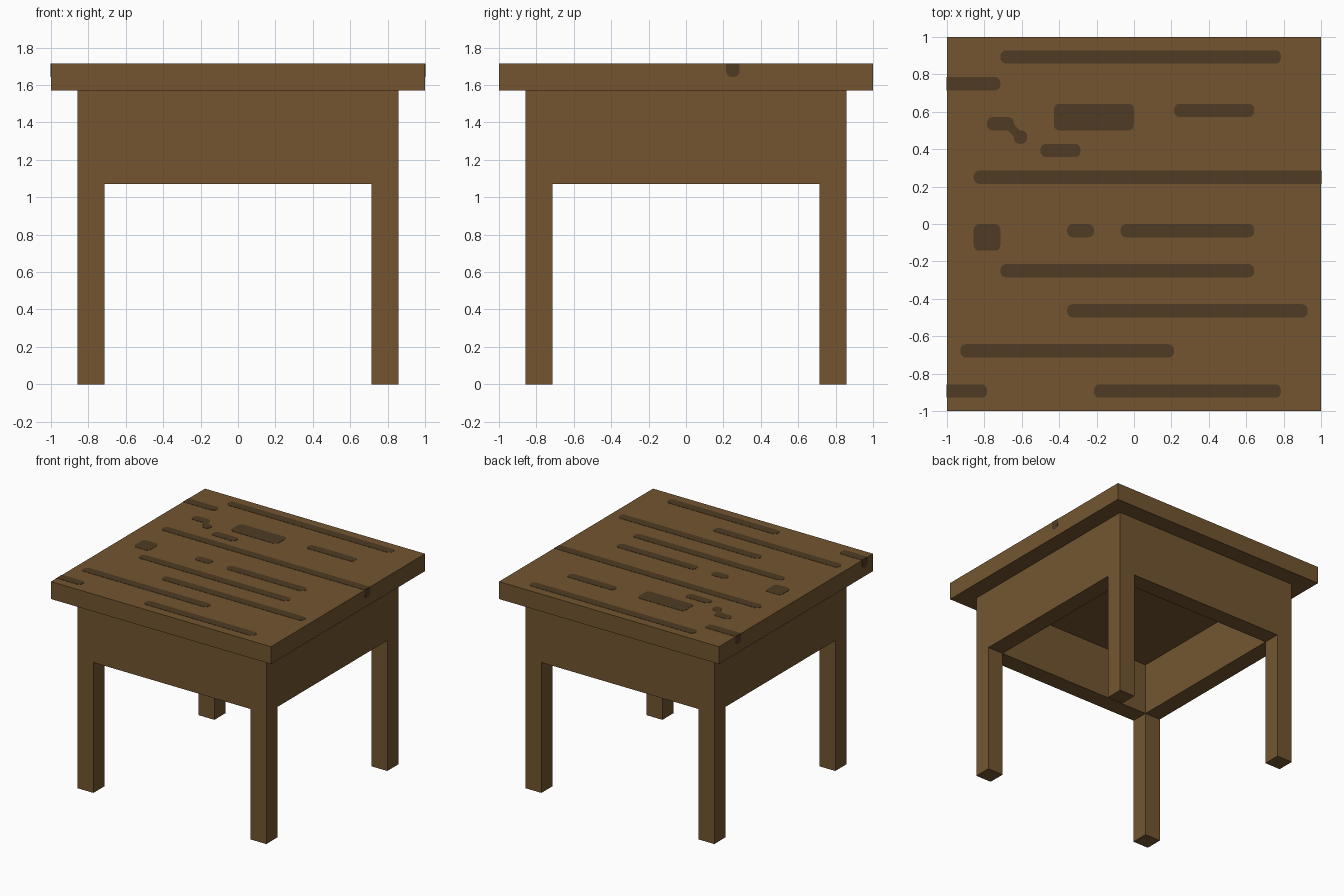
import bpy, bmesh, math
from mathutils import Vector

if "Cube" in bpy.data.objects:
    bpy.data.objects.remove(bpy.data.objects["Cube"], do_unlink=True)

U = 1 / 14                      # layout unit
TOP, UNDER, APRON, CEILING = 24 * U, 22 * U, 15 * U, 21 * U
OUT, INN = 12 * U, 10 * U       # outer and inner faces of legs and apron
LIFT = 0.002                    # how far painted plates stand proud


def material(name, srgb):
    col = [((c / 255 + 0.055) / 1.055) ** 2.4 for c in srgb] + [1]
    m = bpy.data.materials.new(name)
    m.use_nodes = True
    m.diffuse_color = col
    m.node_tree.nodes["Principled BSDF"].inputs["Base Color"].default_value = col
    return m


wood = material("brown wood", (115, 85, 48))
grain = material("dark wood grain", (80, 59, 36))


def finish(bm, name, mat):
    bmesh.ops.recalc_face_normals(bm, faces=bm.faces[:])
    me = bpy.data.meshes.new(name)
    bm.to_mesh(me)
    bm.free()
    me.materials.append(mat)
    ob = bpy.data.objects.new(name, me)
    bpy.context.collection.objects.link(ob)
    return ob


def slab(name, half, z0, z1):
    bm = bmesh.new()
    bmesh.ops.create_cube(bm, size=1)
    for v in bm.verts:
        v.co = (v.co.x * 2 * half, v.co.y * 2 * half, z1 if v.co.z > 0 else z0)
    return finish(bm, name, wood)


# Table top and the recessed panel beneath it
slab("table_top", 1, UNDER, TOP)
slab("inner_panel", INN, CEILING, UNDER)

# Apron ring with four legs, pulled down from a 3 x 3 grid
bm = bmesh.new()
bmesh.ops.create_grid(bm, x_segments=3, y_segments=3, size=1)
for v in bm.verts:
    x, y = (math.copysign(OUT if abs(c) > 0.5 else INN, c) for c in v.co[:2])
    v.co = (x, y, UNDER)
centre = [f for f in bm.faces if f.calc_center_median().xy.length < 0.1]
bmesh.ops.delete(bm, geom=centre, context='FACES')


def pull_down(faces, depth, keep):
    ret = bmesh.ops.extrude_face_region(bm, geom=faces, use_keep_orig=keep)
    new = [g for g in ret["geom"] if isinstance(g, bmesh.types.BMVert)]
    bmesh.ops.translate(bm, verts=new, vec=(0, 0, -depth))
    return [g for g in ret["geom"] if isinstance(g, bmesh.types.BMFace)]


bottom = pull_down(bm.faces[:], UNDER - APRON, True)
corners = [f for f in bottom
           if min(abs(c) for c in f.calc_center_median().xy) > INN]
pull_down(corners, APRON, False)
bmesh.ops.recalc_face_normals(bm, faces=bm.faces[:])
bmesh.ops.dissolve_limit(bm, angle_limit=0.01, verts=bm.verts[:], edges=bm.edges[:])
finish(bm, "apron_and_legs", wood)


def rounded(a0, a1, b0, b1, is_square, r=0.03):
    """Outline of a rectangle, rounded except at the corners on an edge."""
    pts = []
    for k, (a, b) in enumerate([(a1, b1), (a0, b1), (a0, b0), (a1, b0)]):
        if is_square(a, b):
            pts.append((a, b))
            continue
        ca = a - r if a == a1 else a + r
        cb = b - r if b == b1 else b + r
        for i in range(5):
            t = (k + i / 4) * math.pi / 2
            pts.append((ca + r * math.cos(t), cb + r * math.sin(t)))
    return pts


def plate(bm, points, normal):
    """Thin closed plate straddling the surface it lies on."""
    n = Vector(normal) * LIFT
    face = bm.faces.new([bm.verts.new(Vector(p) - n) for p in points])
    ret = bmesh.ops.extrude_face_region(bm, geom=[face], use_keep_orig=True)
    new = [g for g in ret["geom"] if isinstance(g, bmesh.types.BMVert)]
    bmesh.ops.translate(bm, verts=new, vec=n * 2)


# Grain streaks on the top: x0, x1, y0, y1 in layout units
streaks = [
    (-10, 11, 12, 13), (-14, -10, 10, 11), (-6, 0, 7, 9), (3, 9, 8, 9),
    (-11, -9, 7, 8), (-9, -8, 6, 7), (-7, -4, 5, 6), (-12, 14, 3, 4),
    (-12, -10, -2, 0), (-5, -3, -1, 0), (-1, 9, -1, 0), (-10, 9, -4, -3),
    (-5, 13, -7, -6), (-13, 3, -10, -9), (-14, -11, -13, -12), (-3, 11, -13, -12)]
bm = bmesh.new()
ends = bmesh.new()
for x0, x1, y0, y1 in streaks:
    outline = rounded(x0 * U, x1 * U, y0 * U, y1 * U, lambda a, b: abs(a) > 0.99)
    plate(bm, [(a, b, TOP) for a, b in outline], (0, 0, 1))
    # Streaks that reach a side wrap over the edge
    for x in (x0, x1):
        if abs(x) == 14:
            side = math.copysign(1, x)
            outline = rounded(y0 * U, y1 * U, TOP - U, TOP, lambda a, b: b == TOP)
            plate(ends, [(side, a, b) for a, b in outline], (side, 0, 0))
# Small link between the two touching spots
plate(bm, [((-9 + dx) * U, (7 + dy) * U, TOP)
           for dx, dy in ((-.45, 0), (0, -.45), (.45, 0), (0, .45))], (0, 0, 1))
finish(bm, "grain_streaks", grain)
finish(ends, "grain_streak_ends", grain)
